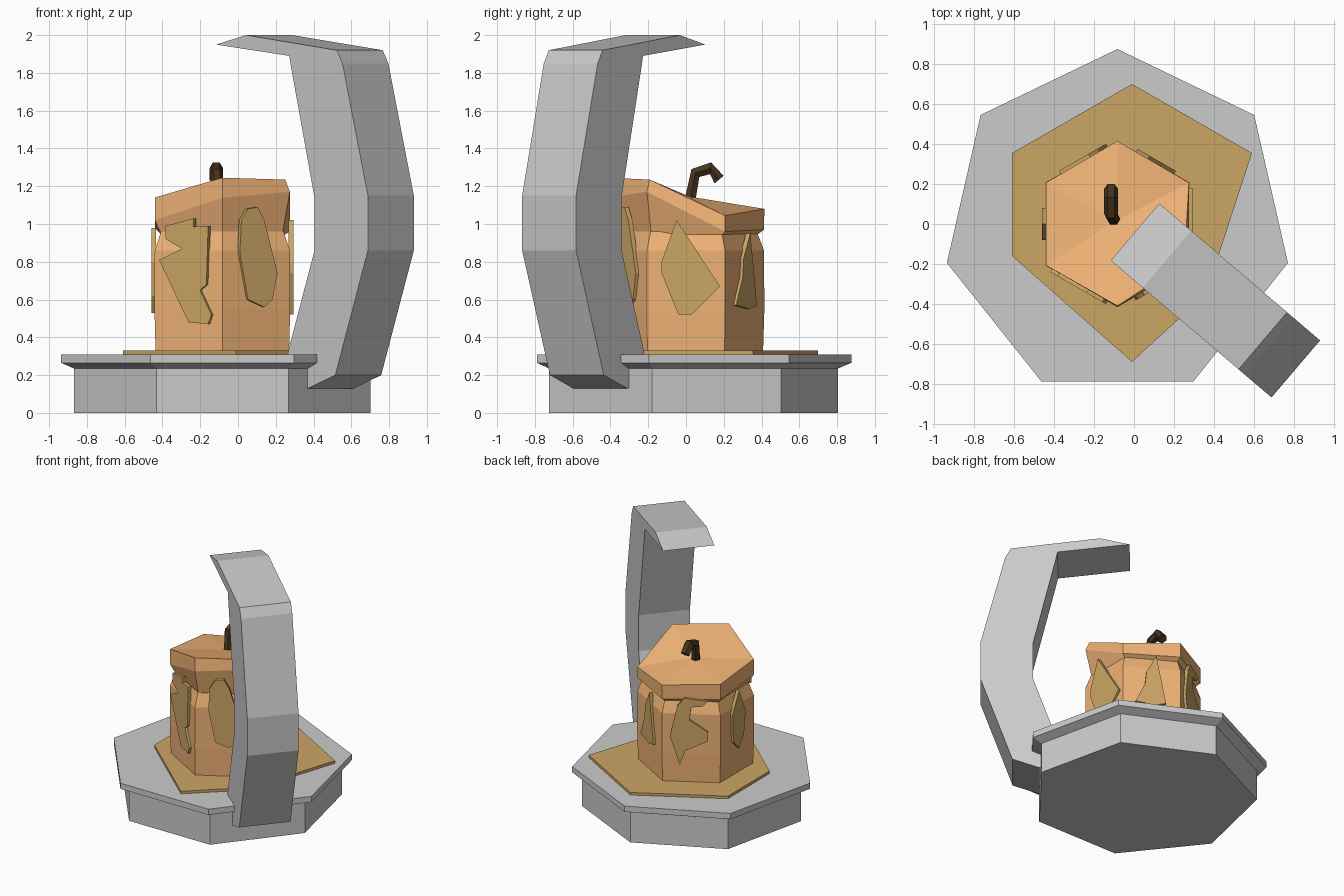
import bpy, math
from mathutils import Vector

if "Cube" in bpy.data.objects:
    bpy.data.objects.remove(bpy.data.objects["Cube"])

CX = -0.083


def mat(name, c):
    m = bpy.data.materials.new(name)
    m.diffuse_color = (*c, 1)
    m.use_nodes = True
    m.node_tree.nodes["Principled BSDF"].inputs["Base Color"].default_value = m.diffuse_color
    return m


ORANGE = mat("orange", (0.87, 0.45, 0.18))
OLIVE = mat("olive", (0.60, 0.38, 0.13))
BROWN = mat("brown", (0.06, 0.035, 0.012))


def make(name, verts, faces, m=None):
    me = bpy.data.meshes.new(name)
    me.from_pydata([tuple(v) for v in verts], [], faces)
    ob = bpy.data.objects.new(name, me)
    bpy.context.collection.objects.link(ob)
    if m:
        me.materials.append(m)
    return ob


def loft(name, rings, m=None, apex=None):
    """Bridge equal-length rings from bottom to top; optional fan to an apex."""
    n = len(rings[0])
    verts = [v for r in rings for v in r]
    faces = [tuple(reversed(range(n)))]
    for k in range(len(rings) - 1):
        a, b = k * n, (k + 1) * n
        faces += [(a + i, a + (i + 1) % n, b + (i + 1) % n, b + i) for i in range(n)]
    t = (len(rings) - 1) * n
    if apex:
        verts.append(apex)
        faces += [(t + i, t + (i + 1) % n, len(verts) - 1) for i in range(n)]
    else:
        faces.append(tuple(range(t, t + n)))
    return make(name, verts, faces, m)


def ring(n, r, z):
    """Regular ring with a vertex at the back; r and z may vary per vertex."""
    rs = r if isinstance(r, list) else [r] * n
    zs = z if isinstance(z, list) else [z] * n
    out = []
    for i in range(n):
        a = math.pi / 2 + 2 * math.pi * i / n
        out.append((CX + rs[i] * math.cos(a), rs[i] * math.sin(a), zs[i]))
    return out


# Seven-sided pedestal with overhanging rim
loft("pedestal", [ring(7, r, z) for r, z in
                  ((0.805, 0), (0.805, 0.235), (0.875, 0.265), (0.875, 0.31))])

# Irregular mat under the gourd
outline = [(-0.01, 0.70), (-0.61, 0.355), (-0.61, -0.16), (-0.01, -0.69), (0.36, -0.35), (0.59, 0.355)]
loft("mat", [[(x, y, z) for x, y in outline] for z in (0.305, 0.33)], OLIVE)

# Gourd body and its tilted lid
loft("gourd_body", [ring(6, r, z) for r, z in
                    ((0.408, 0.325), (0.415, 0.55), (0.413, 0.86), (0.375, 0.96))], ORANGE)
top = [1.08, 1.10, 1.14, 1.245, 1.235, 1.045]
low = [0.97, 0.98, 1.02, 1.14, 1.17, 0.96]
loft("gourd_lid", [ring(6, 0.365, 0.935), ring(6, 0.413, low),
                   ring(6, [0.415, 0.413, 0.413, 0.41, 0.385, 0.413], top)],
     ORANGE, (CX, 0.02, 1.145))

# Bent stem
path = [(0.02, 1.12), (0.05, 1.27), (0.13, 1.295), (0.175, 1.235)]
path = [Vector((-0.10 - 0.03 * (y > 0.04) * 0.5, y, z)) for y, z in path]
tilt = [75, 45, -5, -50]
rings = []
for p, deg, r in zip(path, tilt, (0.033, 0.034, 0.036, 0.036)):
    t = math.radians(deg)
    up = Vector((0, -math.sin(t), math.cos(t)))
    rings.append([p + r * (math.cos(i * math.pi / 3) * Vector((1, 0, 0))
                           - math.sin(i * math.pi / 3) * -up * -1) for i in range(6)])
stem = loft("stem", [list(reversed(r)) for r in rings], BROWN)

# Thin cut-out panels on the six gourd faces: (sideways, height) outlines
glove = [(-0.13, 0.99), (0.04, 1.03), (0.04, 0.985), (0.13, 0.99), (0.12, 0.68), (0.08, 0.65),
         (0.15, 0.52), (0.13, 0.47), (0.01, 0.48), (-0.17, 0.81), (-0.03, 0.87), (-0.13, 0.92)]
oval = [(-0.10, 1.02), (-0.06, 1.08), (0.0, 1.09), (0.04, 1.02), (0.12, 0.74),
        (0.09, 0.60), (0.04, 0.56), (-0.06, 0.60), (-0.11, 0.85)]
leaf = [(-0.05, 1.02), (0.18, 0.67), (0.03, 0.52), (-0.04, 0.52), (-0.13, 0.74), (-0.13, 0.80)]
shard = [(0.03, 0.95), (0.10, 0.57), (0.02, 0.55), (-0.12, 0.57), (-0.05, 0.72), (-0.04, 0.82)]
hook = [(-0.05, 0.99), (0.12, 0.97), (0.08, 0.93), (0.0, 0.92), (-0.01, 0.82), (0.12, 0.73),
        (0.12, 0.66), (-0.04, 0.58), (-0.08, 0.47), (-0.15, 0.69), (-0.10, 0.92)]
kite = [(0.0, 0.98), (0.08, 0.80), (0.06, 0.62), (0.0, 0.53), (-0.07, 0.60), (-0.08, 0.82)]
for i, shape in enumerate((leaf, shard, hook, kite, glove, oval)):
    a = math.radians(60 * i)
    n, u = Vector((math.cos(a), math.sin(a), 0)), Vector((-math.sin(a), math.cos(a), 0))
    c = Vector((CX, 0, 0))
    loft("face_panel", [[c + n * d + u * s + Vector((0, 0, z)) for s, z in reversed(shape)]
                        for d in (0.35, 0.376)], OLIVE)

# Curved arm rising from the pedestal and hooking over the gourd
d = Vector((0.761, -0.648, 0))
w = Vector((0.648, 0.761, 0)) * 0.1875
o = Vector((0.005, -0.04, 0))
prof = [(0, 1.95), (0.21, 2.0), (0.84, 1.92), (0.88, 1.85), (1.057, 1.15), (1.057, 0.86),
        (0.83, 0.20), (0.64, 0.13), (0.45, 0.15), (0.51, 0.35), (0.685, 0.86),
        (0.685, 1.14), (0.52, 1.84), (0.51, 1.89)]
loft("arm", [[o + d * s + w * k + Vector((0, 0, z)) for s, z in reversed(prof)] for k in (1, -1)])

# Consistent outward normals
import bmesh
for ob in bpy.context.collection.objects:
    bm = bmesh.new()
    bm.from_mesh(ob.data)
    bmesh.ops.recalc_face_normals(bm, faces=bm.faces)
    bm.to_mesh(ob.data)
    bm.free()
